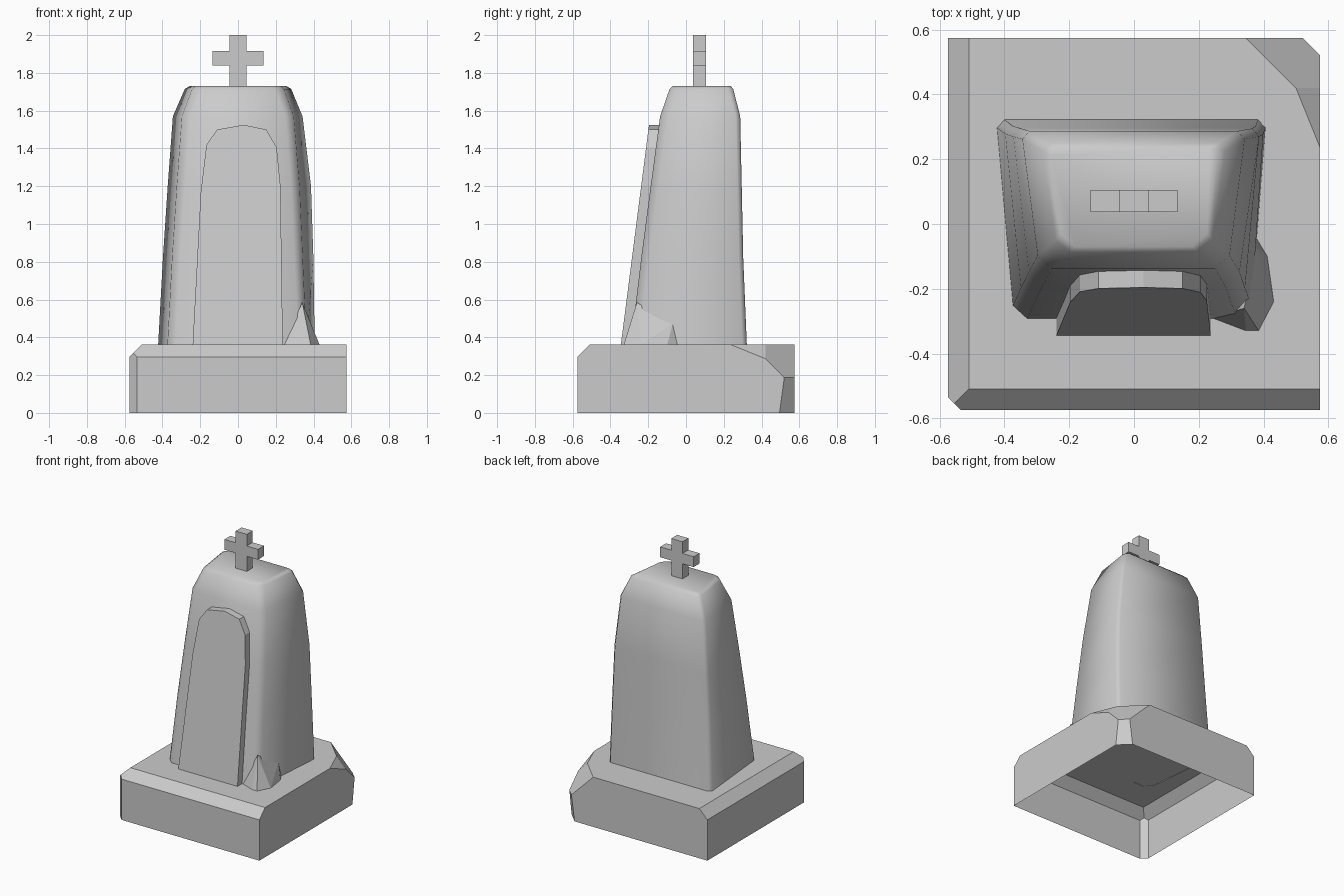
import bpy, bmesh
from mathutils import Vector, Matrix

if "Cube" in bpy.data.objects:
    bpy.data.objects.remove(bpy.data.objects["Cube"])


def finish(name, bm, smooth=None):
    bmesh.ops.recalc_face_normals(bm, faces=bm.faces)
    mesh = bpy.data.meshes.new(name)
    bm.to_mesh(mesh)
    bm.free()
    ob = bpy.data.objects.new(name, mesh)
    bpy.context.collection.objects.link(ob)
    if smooth:
        bpy.ops.object.select_all(action='DESELECT')
        ob.select_set(True)
        bpy.context.view_layer.objects.active = ob
        bpy.ops.object.shade_smooth_by_angle(angle=smooth)
    return ob


def drop_bottom(bm, z):
    low = [f for f in bm.faces if all(abs(v.co.z - z) < 1e-4 for v in f.verts)]
    bmesh.ops.delete(bm, geom=low, context='FACES')


def loft(bm, rings):
    rows = [[bm.verts.new(p) for p in r] for r in rings]
    n = len(rows[0])
    for a, b in zip(rows, rows[1:]):
        for i in range(n):
            j = (i + 1) % n
            bm.faces.new((a[i], a[j], b[j], b[i]))
    bm.faces.new(rows[-1])
    return rows


def box(bm, lo, hi):
    lo, hi = Vector(lo), Vector(hi)
    m = Matrix.Translation((lo + hi) / 2) @ Matrix.Diagonal((*(hi - lo), 1))
    bmesh.ops.create_cube(bm, size=1, matrix=m)


# Plinth: block with flat cuts for worn edges and the chipped back corner
bm = bmesh.new()
box(bm, (-.575, -.575, 0), (.575, .575, .362))
cuts = [((0, -.51, .362), (0, -1, 1)),            # front top edge
        ((-.51, 0, .362), (-1, 0, 1)),            # left top edge
        ((-.535, -.575, 0), (-1, -1, 0)),         # front left corner
        ((.535, .535, 0), (1, 1, -.135)),         # back right corner
        ((.5, .42, .362), (1, 1, 1)),             # large chip
        ((.5, .42, .362), (1, .405, 1))]          # small chip
for co, no in cuts:
    r = bmesh.ops.bisect_plane(bm, geom=bm.verts[:] + bm.edges[:] + bm.faces[:],
                               plane_co=co, plane_no=Vector(no).normalized(),
                               clear_outer=True)
    bmesh.ops.holes_fill(bm, edges=[e for e in bm.edges if e.is_boundary], sides=0)
drop_bottom(bm, 0)
finish("plinth", bm)

# Tapered stone: z, back left x, back right x, back y, front left x, front right x, front y
levels = [(.36, -.425, .408, .322, -.37, .36, -.292),
          (.82, -.40, .402, .303, -.345, .338, -.237),
          (1.2, -.375, .39, .295, -.32, .32, -.187),
          (1.57, -.348, .345, .287, -.292, .29, -.137),
          (1.715, -.285, .285, .25, -.237, .237, -.087),
          (1.73, -.26, .26, .237, -.22, .22, -.07)]
rings = []
for z, bl, br, yb, fl, fr, yf in levels:
    pts = [Vector(p) for p in ((fl, yf, z), (fr, yf, z), (br, yb, z), (bl, yb, z))]
    ring = []
    for i, p in enumerate(pts):
        c = .04 if i < 2 else .025
        ring += [p + (pts[i - 1] - p).normalized() * c,
                 p + (pts[(i + 1) % 4] - p).normalized() * c]
    rings.append(ring)
bm = bmesh.new()
loft(bm, rings)
finish("stone", bm, 1.1)

# Arched panel leaning on the front
outline = [(-.24, .36), (.237, .36), (.225, 1.2), (.205, 1.405), (.15, 1.5),
           (.03, 1.525), (-.11, 1.5), (-.167, 1.42), (-.197, 1.17)]
front = [(x, -.345 + (z - .36) * .128, z) for x, z in outline]
back = [(x, -.26 + (z - .36) * .12, z) for x, z in outline]
bm = bmesh.new()
loft(bm, [back, front])
finish("front_panel", bm)

# Rock at the front right foot
bm = bmesh.new()
for p in [(.34, -.26, .585), (.24, -.29, .36), (.345, -.33, .36), (.385, -.33, .36),
          (.432, -.24, .36), (.412, -.1, .36), (.37, -.03, .36),
          (.375, -.07, .472), (.39, -.13, .445), (.3, -.1, .36)]:
    bm.verts.new(p)
bmesh.ops.convex_hull(bm, input=bm.verts)
drop_bottom(bm, .36)
finish("rock", bm)

# Cross on top, one extruded outline
q = [(.045, 1.84), (.135, 1.84), (.135, 1.915), (.045, 1.915), (.045, 2.0)]
half = [(.045, 1.72)] + q
prof = half + [(-x, z) for x, z in reversed(half)]
bm = bmesh.new()
face = bm.faces.new([bm.verts.new((x, .037, z)) for x, z in prof])
ext = bmesh.ops.extrude_face_region(bm, geom=[face], use_keep_orig=True)
bmesh.ops.translate(bm, vec=(0, .068, 0),
                    verts=[v for v in ext["geom"] if isinstance(v, bmesh.types.BMVert)])
finish("top_cross", bm)
